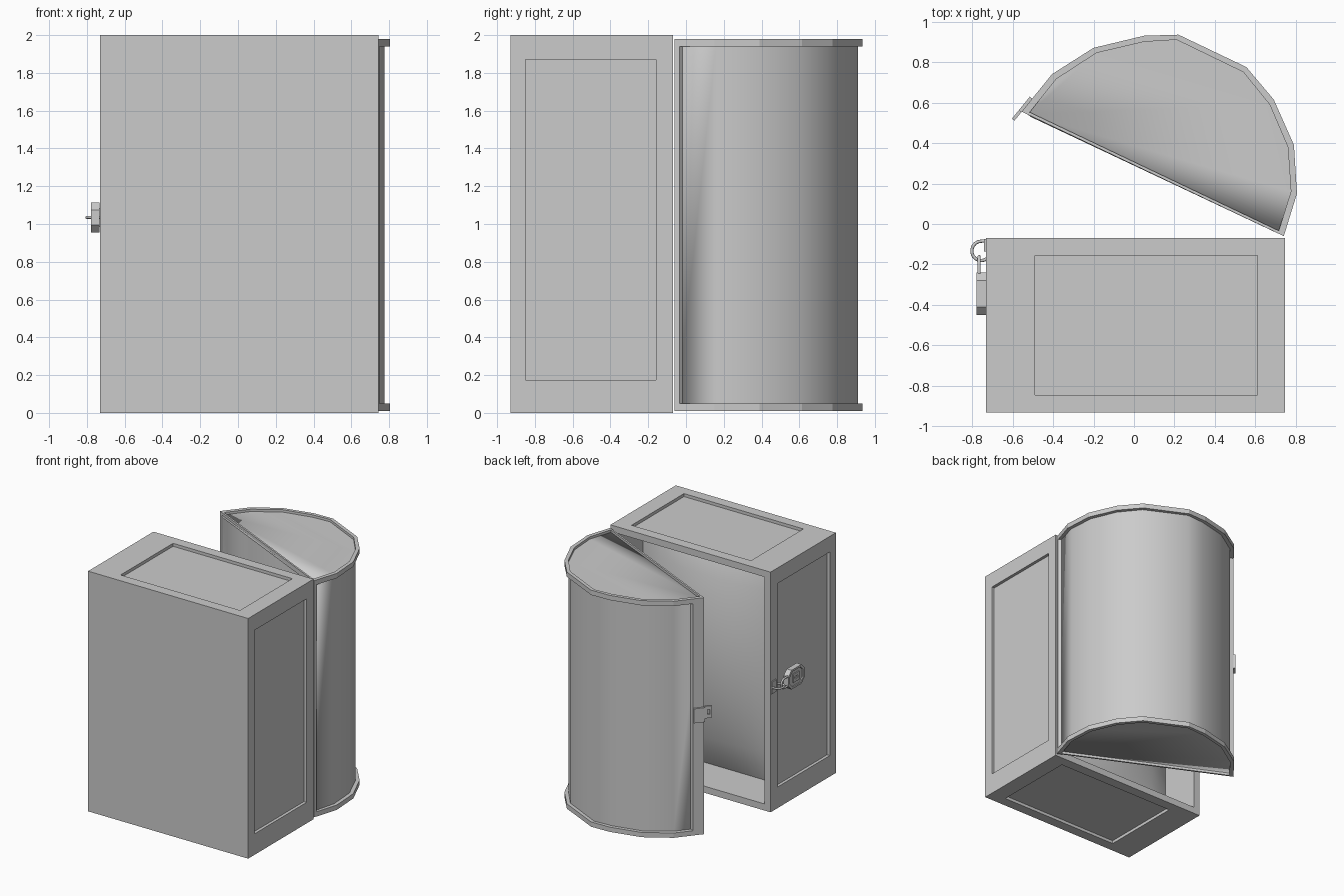
import bpy, bmesh, math
from mathutils import Vector

if "Cube" in bpy.data.objects:
    bpy.data.objects.remove(bpy.data.objects["Cube"])


def finish(name, bm, angle=None):
    bmesh.ops.remove_doubles(bm, verts=bm.verts, dist=1e-5)
    bmesh.ops.recalc_face_normals(bm, faces=bm.faces)
    me = bpy.data.meshes.new(name)
    bm.to_mesh(me)
    bm.free()
    ob = bpy.data.objects.new(name, me)
    bpy.context.collection.objects.link(ob)
    if angle:
        bpy.ops.object.select_all(action='DESELECT')
        ob.select_set(True)
        bpy.context.view_layer.objects.active = ob
        bpy.ops.object.shade_smooth_by_angle(angle=math.radians(angle))
    return ob


def bridge(bm, a, b):
    n = len(a)
    for i in range(n):
        bm.faces.new((a[i], a[(i + 1) % n], b[(i + 1) % n], b[i]))


def flat(u, v, w):
    return Vector((u, v, w))


def side(u, v, w):
    return Vector((w, u, v))


def loop(bm, pts, w, f):
    return [bm.verts.new(f(u, v, w)) for u, v in pts]


def prism(name, pts, lo, hi, f=flat):
    bm = bmesh.new()
    a, b = loop(bm, pts, lo, f), loop(bm, pts, hi, f)
    bridge(bm, a, b)
    bm.faces.new(a)
    bm.faces.new(b)
    return finish(name, bm)


def ring(name, outer, inner, lo, hi, f=flat):
    bm = bmesh.new()
    loops = [loop(bm, p, w, f) for p, w in
             ((outer, lo), (outer, hi), (inner, hi), (inner, lo))]
    for i in range(4):
        bridge(bm, loops[i], loops[(i + 1) % 4])
    return finish(name, bm)


def rect(u0, u1, v0, v1):
    return [(u0, v0), (u1, v0), (u1, v1), (u0, v1)]


def wire(name, pts, radius, cyclic=False):
    cu = bpy.data.curves.new(name, 'CURVE')
    cu.dimensions = '3D'
    cu.bevel_depth = radius
    cu.bevel_resolution = 2
    cu.use_fill_caps = True
    sp = cu.splines.new('POLY')
    sp.points.add(len(pts) - 1)
    for p, c in zip(sp.points, pts):
        p.co = (*c, 1)
    sp.use_cyclic_u = cyclic
    ob = bpy.data.objects.new(name, cu)
    bpy.context.collection.objects.link(ob)
    return ob


# chest box: solid front, four recessed panels, opening towards +y
X0, X1, Y0, Y1, Z0, Z1, T, D = -0.73, 0.745, -0.93, -0.07, 0.0, 2.0, 0.055, 0.025
bm = bmesh.new()


def panel(outer, inner, w, depth, f):
    a, b, c = loop(bm, outer, w, f), loop(bm, inner, w, f), loop(bm, inner, w + depth, f)
    bridge(bm, a, b)
    bridge(bm, b, c)
    bm.faces.new(c)


def back(u, v, w):
    return Vector((u, w, v))


for w, d in ((X0, D), (X1, -D)):
    panel(rect(Y0, Y1, Z0, Z1), rect(-0.85, -0.16, 0.175, 1.87), w, d, side)
for w, d in ((Z0, D), (Z1, -D)):
    panel(rect(X0, X1, Y0, Y1), rect(-0.49, 0.61, -0.845, -0.155), w, d, flat)
panel(rect(X0, X1, Z0, Z1), rect(X0 + T, X1 - T, Z0 + T, Z1 - T), Y1, -0.82, back)
bm.faces.new(loop(bm, rect(X0, X1, Z0, Z1), Y0, back))
finish("chest_box", bm)

# domed filling inside the box
bm = bmesh.new()
N = 14
grid = []
for i in range(N + 1):
    row = []
    for j in range(N + 1):
        s, t = i / N, j / N
        h = math.sin(math.pi * s) * math.sin(math.pi * t)
        row.append(bm.verts.new((X0 + T + s * (X1 - X0 - 2 * T), -0.42 + 0.19 * h ** 0.7,
                                 Z0 + T + t * (Z1 - Z0 - 2 * T))))
    grid.append(row)
for i in range(N):
    for j in range(N):
        bm.faces.new((grid[i][j], grid[i][j + 1], grid[i + 1][j + 1], grid[i + 1][j]))
finish("filling", bm, 60)

# lid outlines, already swung open about the right-hand edge
outer = [(0.74, -0.06), (0.805, 0.15), (0.79, 0.39), (0.69, 0.615), (0.555, 0.775),
         (0.22, 0.935), (0.05, 0.93), (-0.20, 0.87), (-0.405, 0.74), (-0.555, 0.555)]
inner = [(0.715, -0.033), (0.775, 0.16), (0.76, 0.38), (0.67, 0.59), (0.54, 0.75),
         (0.21, 0.91), (0.05, 0.90), (-0.185, 0.845), (-0.385, 0.715), (-0.515, 0.552)]
shell = [(0.722, -0.048)] + inner[1:-1] + [(-0.525, 0.541)]

# lid shell: rounded wall and end caps, open along the chord
bm = bmesh.new()
a, b = loop(bm, shell, 0.03, flat), loop(bm, shell, 1.96, flat)
for i in range(len(shell) - 1):
    bm.faces.new((a[i], a[i + 1], b[i + 1], b[i]))
bm.faces.new(a[::-1])
bm.faces.new(b)
lid = finish("lid_shell", bm, 40)
mod = lid.modifiers.new("thickness", 'SOLIDIFY')
mod.thickness = 0.025
mod.offset = -1

# end bands and edge bars of the lid
ring("lid_band_bottom", outer, inner, 0.01, 0.05)
ring("lid_band_top", outer, inner, 1.94, 1.98)


def mix(p, q, t):
    return (p[0] + (q[0] - p[0]) * t, p[1] + (q[1] - p[1]) * t)


for name, i, j, t in (("lid_edge_bar_free", -1, -2, 0.36), ("lid_edge_bar_hinge", 0, 1, 0.12)):
    prism(name, [outer[i], mix(outer[i], outer[j], t),
                 mix(inner[i], inner[j], t), inner[i]], 0.05, 1.94)

# hasp plate on the free edge with a slotted tab
o = Vector((-0.562, 0.558, 0))
d = (Vector((*outer[-2], 0)) - Vector((*outer[-1], 0))).normalized()
n = Vector((-d.y, d.x, 0))


def hasp(u, v, w):
    return o + d * u + n * w + Vector((0, 0, v))


prism("hasp_plate", rect(0.0, 0.085, 0.95, 1.07), -0.008, 0.008, hasp)
ring("hasp_tab", rect(-0.055, 0.0, 0.98, 1.08), rect(-0.04, -0.02, 1.01, 1.05),
     -0.008, 0.008, hasp)

# staple on the box side
LZ = 1.035
prism("staple_plate", rect(-0.135, -0.075, LZ - 0.05, LZ + 0.05), -0.74, -0.73, side)
wire("staple", [(-0.73, -0.083, LZ)] +
     [(-0.755 + 0.046 * math.cos(math.radians(k)), -0.133 + 0.048 * math.sin(math.radians(k)), LZ)
      for k in range(90, 331, 20)], 0.008)

# padlock body with chamfered outline and a raised keyhole plate
c = 0.04
y0, y1, z0, z1 = -0.45, -0.24, 0.955, 1.115
oct_pts = [(y0 + c, z0), (y1 - c, z0), (y1, z0 + c), (y1, z1 - c),
           (y1 - c, z1), (y0 + c, z1), (y0, z1 - c), (y0, z0 + c)]
small = [mix((-0.345, LZ), p, 0.8) for p in oct_pts]
prism("padlock_body", oct_pts, -0.768, -0.732, side)
ring("padlock_rim", oct_pts, small, -0.777, -0.768, side)
ring("keyhole_plate", rect(-0.385, -0.305, LZ - 0.035, LZ + 0.035),
     rect(-0.365, -0.325, LZ - 0.01, LZ + 0.01), -0.776, -0.768, side)

# padlock shackle
wire("padlock_shackle", [(-0.765, -0.245, LZ - 0.04)] +
     [(-0.765, -0.20 + 0.04 * math.sin(math.radians(k)), LZ - 0.04 * math.cos(math.radians(k)))
      for k in range(0, 181, 20)] + [(-0.765, -0.245, LZ + 0.04)], 0.008)
